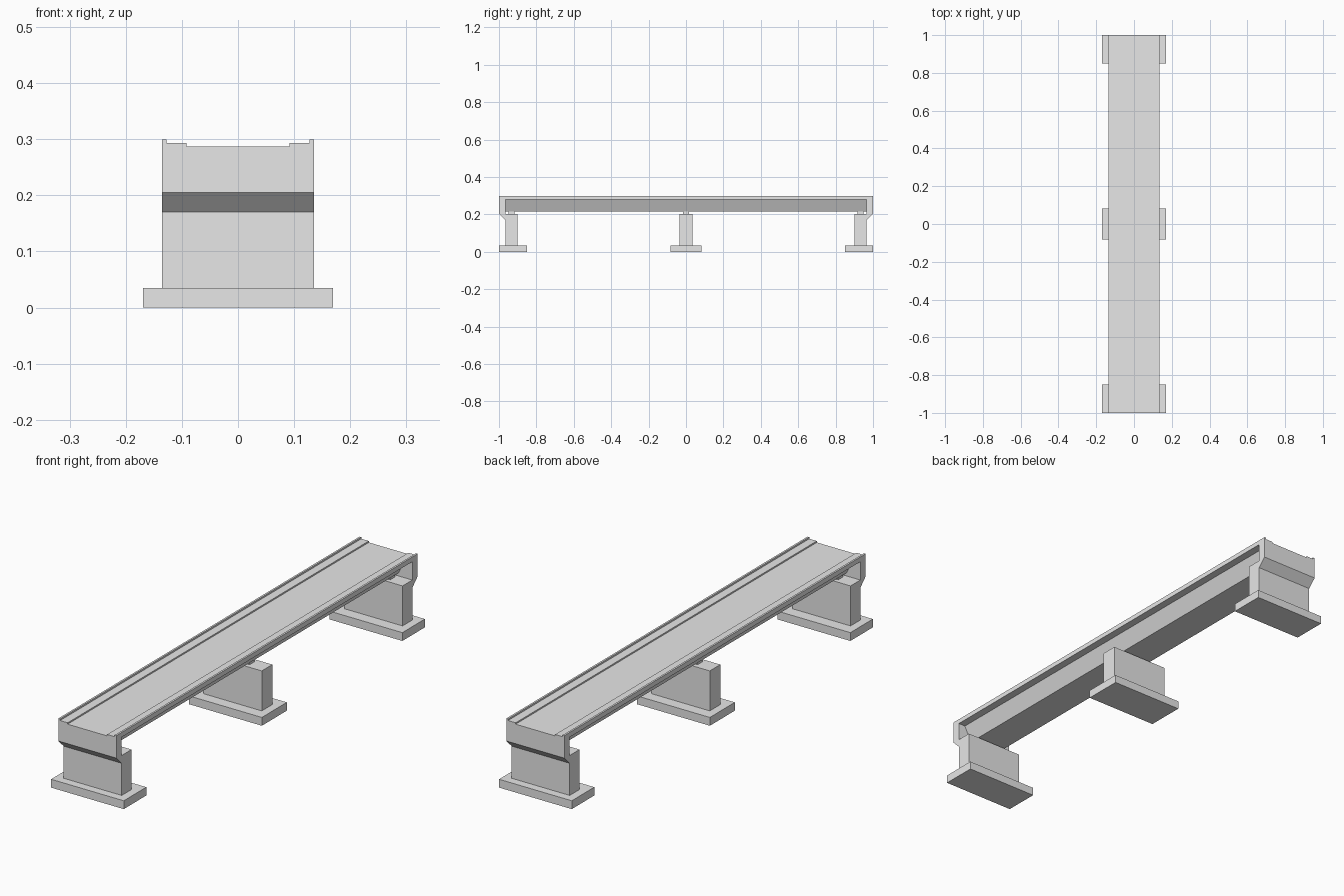
import bpy
import bmesh
from mathutils import Vector

cube = bpy.data.objects.get("Cube")
if cube:
    bpy.data.objects.remove(cube, do_unlink=True)

concrete = bpy.data.materials.new("concrete_grey")
concrete.use_nodes = True
GREY = (0.8, 0.8, 0.8, 1)
concrete.diffuse_color = GREY
concrete.node_tree.nodes["Principled BSDF"].inputs["Base Color"].default_value = GREY


def prism(name, points, direction):
    """Extrude a closed planar outline along a direction."""
    bm = bmesh.new()
    face = bm.faces.new([bm.verts.new(p) for p in points])
    moved = bmesh.ops.extrude_face_region(bm, geom=[face])["geom"]
    verts = [v for v in moved if isinstance(v, bmesh.types.BMVert)]
    bmesh.ops.translate(bm, verts=verts, vec=Vector(direction))
    bmesh.ops.recalc_face_normals(bm, faces=bm.faces)
    mesh = bpy.data.meshes.new(name)
    bm.to_mesh(mesh)
    bm.free()
    mesh.materials.append(concrete)
    obj = bpy.data.objects.new(name, mesh)
    bpy.context.collection.objects.link(obj)
    return obj


def along_y(name, half, y):
    """Mirror a right-half x/z profile and run it from -y to y."""
    outline = half + [(-x, z) for x, z in reversed(half)]
    return prism(name, [(x, -y, z) for x, z in outline], (0, 2 * y, 0))


def box(name, half_x, y0, y1, z0, z1):
    base = [(-half_x, y0, z0), (half_x, y0, z0), (half_x, y1, z0), (-half_x, y1, z0)]
    return prism(name, base, (0, 0, z1 - z0))


WIDTH = 0.135   # half width of deck and piers
INNER = 0.965   # inner face of the end walls

# Deck slab with stepped kerbs, and the tapered girder beneath it
along_y("deck", [(WIDTH, 0.28), (WIDTH, 0.30), (0.127, 0.30), (0.127, 0.293),
                 (0.092, 0.293), (0.092, 0.287)], 1)
along_y("girder", [(0.07, 0.215), (0.102, 0.28)], INNER)

# End walls with a chamfered corbel, resting on the end piers
for side, s in (("front", -1), ("back", 1)):
    profile = [(1, 0.28), (1, 0.205), (INNER, 0.17), (INNER, 0.28)]
    prism(side + "_end_wall", [(-WIDTH, s * y, z) for y, z in profile], (2 * WIDTH, 0, 0))

# Footing, pier wall and bearing pad for each support
supports = (("front", (-1, -0.85), (-INNER, -0.90), (-0.95, -0.918)),
            ("middle", (-0.083, 0.083), (-0.035, 0.035), (-0.016, 0.016)),
            ("back", (0.85, 1), (0.90, INNER), (0.918, 0.95)))
for side, foot, pier, pad in supports:
    box(side + "_footing", 0.169, *foot, 0, 0.035)
    box(side + "_pier", WIDTH, *pier, 0.035, 0.203)
    box(side + "_bearing_pad", 0.065, *pad, 0.203, 0.215)
